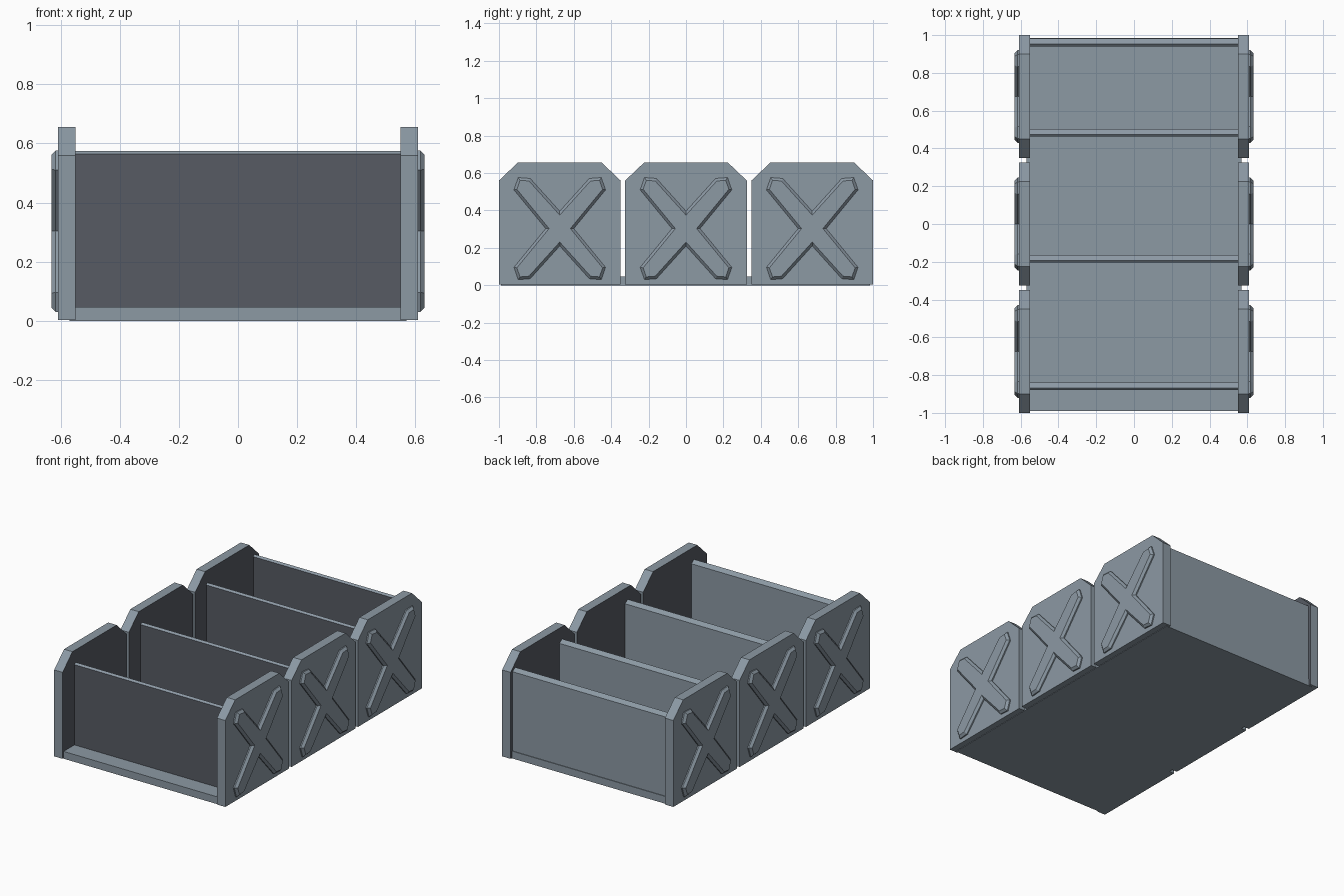
import bpy, bmesh

if "Cube" in bpy.data.objects:
    bpy.data.objects.remove(bpy.data.objects["Cube"])


def material(name, color):
    m = bpy.data.materials.new(name)
    m.diffuse_color = (*color, 1)
    m.use_nodes = True
    m.node_tree.nodes["Principled BSDF"].inputs["Base Color"].default_value = m.diffuse_color
    return m


LIGHT = material("steel_grey", (0.262, 0.319, 0.371))
DARK = material("dark_grey", (0.095, 0.105, 0.127))


def extrude_profile(name, profile, x0, x1, is_dark=None, inset=0):
    """Extrude a (y, z) profile from x0 to x1; optionally bevel the x1 face inwards."""
    bm = bmesh.new()
    base = bm.faces.new([bm.verts.new((x0, y, z)) for y, z in profile])
    cap = bmesh.ops.extrude_face_region(bm, geom=[base], use_keep_orig=True)["geom"]
    for v in (g for g in cap if isinstance(g, bmesh.types.BMVert)):
        v.co.x = x1
    bmesh.ops.recalc_face_normals(bm, faces=bm.faces)
    if inset:
        top = [f for f in bm.faces if all(abs(v.co.x - x1) < 1e-5 for v in f.verts)]
        # Flatten the outer rim to a low step, then raise the inset face
        for v in top[0].verts:
            v.co.x = x0 + (x1 - x0) * 0.4
        bmesh.ops.inset_region(bm, faces=top, thickness=inset, use_even_offset=True)
        for v in top[0].verts:
            v.co.x = x1
    bm.normal_update()
    for f in bm.faces:
        f.material_index = int(bool(is_dark and is_dark(f.normal)))
    mesh = bpy.data.meshes.new(name)
    bm.to_mesh(mesh)
    bm.free()
    mesh.materials.append(LIGHT)
    mesh.materials.append(DARK)
    ob = bpy.data.objects.new(name, mesh)
    bpy.context.collection.objects.link(ob)
    return ob


# Floor slab
extrude_profile("floor", [(-0.99, 0), (0.985, 0), (0.985, 0.047), (-0.99, 0.047)], -0.57, 0.57)

# Cross boards with a sloped top edge and darker front
for i, y in enumerate((-0.86, -0.185, 0.483, 0.961)):
    extrude_profile(f"divider_board_{i + 1}",
                    [(y - 0.02, 0.03), (y + 0.02, 0.03), (y + 0.02, 0.557),
                     (y - 0.008, 0.575), (y - 0.02, 0.564)],
                    -0.56, 0.56, lambda n: n.y < -0.99)

# Raised X outline: one quadrant mirrored around the centre
quad = [(0.075, 0), (0.245, 0.207), (0.222, 0.273), (0.158, 0.268), (0, 0.093)]
half = quad + [(-y, z) for y, z in quad[-2::-1]]
cross = half + [(y, -z) for y, z in half[-2:0:-1]]

# Side panels with clipped corners, each carrying a raised X
for side, label in ((1, "right"), (-1, "left")):
    for i, c in enumerate((-0.675, 0, 0.675)):
        panel = [(c - 0.325, 0.003), (c + 0.325, 0.003), (c + 0.325, 0.56), (c + 0.225, 0.655),
                 (c - 0.225, 0.655), (c - 0.325, 0.56)]
        extrude_profile(f"{label}_panel_{i + 1}", panel, side * 0.55, side * 0.61,
                        lambda n: n.x * side < -0.9)
        extrude_profile(f"{label}_cross_brace_{i + 1}",
                        [(c + y, 0.303 + z) for y, z in cross],
                        side * 0.608, side * 0.632, inset=0.014)
